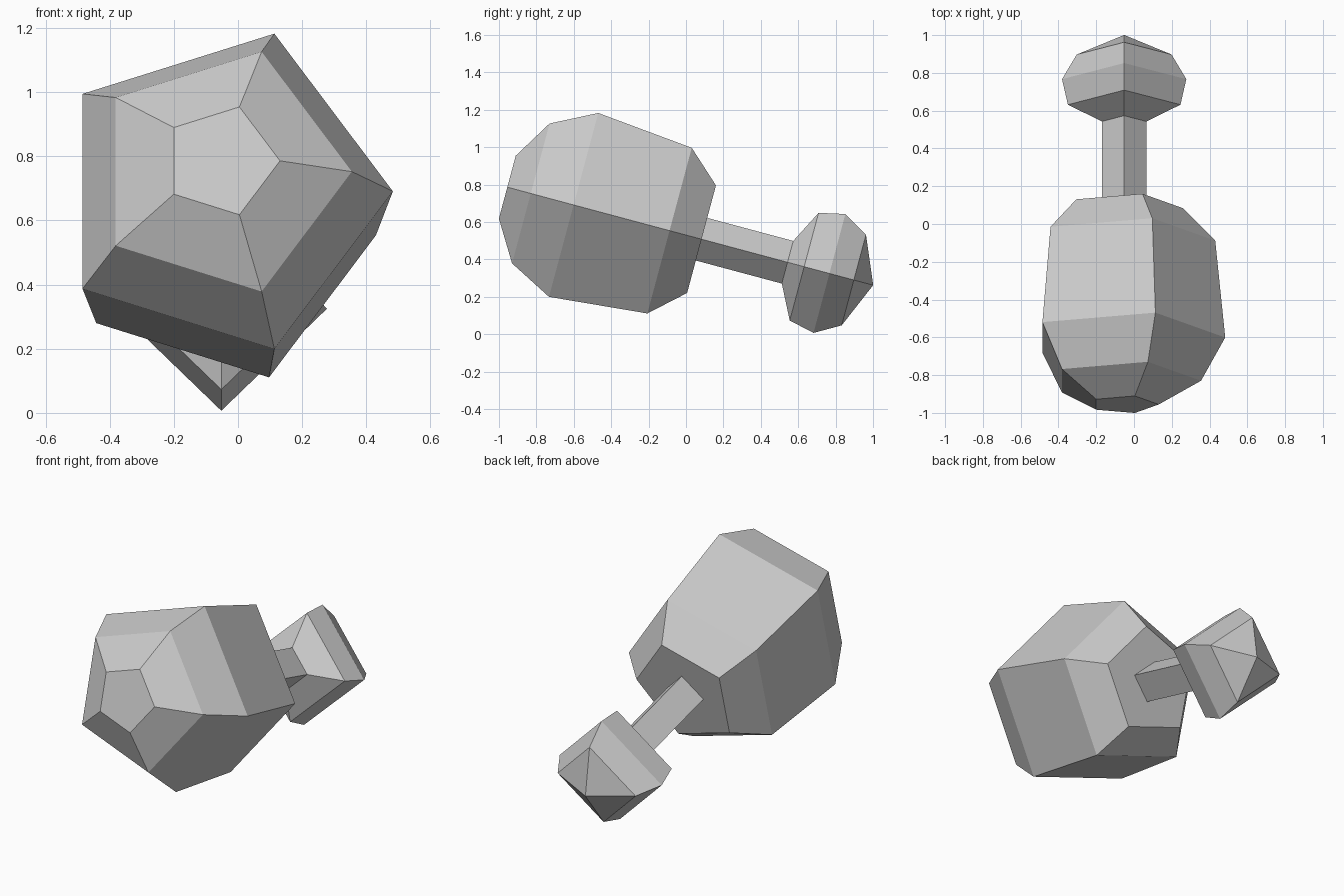
import bpy, bmesh, math
from mathutils import Matrix, Vector

if "Cube" in bpy.data.objects:
    bpy.data.objects.remove(bpy.data.objects["Cube"])

# One plain grey for the whole model
grey = bpy.data.materials.new("plain grey")
grey.diffuse_color = (0.6, 0.6, 0.6, 1)
grey.use_nodes = True
grey.node_tree.nodes["Principled BSDF"].inputs["Base Color"].default_value = grey.diffuse_color

# Shared axis: runs front to back, tipped 15 degrees down at the back
TILT = math.radians(15)
ALONG = Vector((0, math.cos(TILT), -math.sin(TILT)))
UP = Vector((0, math.sin(TILT), math.cos(TILT)))
SIDE = Vector((1, 0, 0))
CENTRE = Vector((-0.052, 0, 0.53))


def turned(name, sides, profile):
    """Closed faceted solid from (distance along axis, radius) rings."""
    bm = bmesh.new()
    rings = []
    for t, r in profile:
        mid = CENTRE + ALONG * t
        if r == 0:
            rings.append([bm.verts.new(mid)] * sides)
            continue
        angles = [2 * math.pi * i / sides for i in range(sides)]
        rings.append([bm.verts.new(mid + SIDE * r * math.cos(a) + UP * r * math.sin(a))
                      for a in angles])
    for a, b in zip(rings, rings[1:]):
        for i in range(sides):
            j = (i + 1) % sides
            quad = [a[i], a[j], b[j], b[i]]
            bm.faces.new(list(dict.fromkeys(quad)))
    for ring in (rings[0], rings[-1]):
        if len(set(ring)) == sides:
            bm.faces.new(ring)
    bmesh.ops.recalc_face_normals(bm, faces=bm.faces)
    mesh = bpy.data.meshes.new(name)
    bm.to_mesh(mesh)
    bm.free()
    mesh.materials.append(grey)
    obj = bpy.data.objects.new(name, mesh)
    bpy.context.collection.objects.link(obj)
    return obj


# Five-sided bulb
turned("bulb", 5, [(-0.989, 0.183), (-0.859, 0.407), (-0.622, 0.535),
                   (-0.091, 0.482), (0.086, 0.313)])

# Four-sided neck and knob in one piece, neck sunk slightly into the bulb
turned("neck_and_knob", 4, [(0.05, 0.118), (0.562, 0.118), (0.654, 0.298),
                            (0.794, 0.329), (0.929, 0.251), (1.036, 0)])
